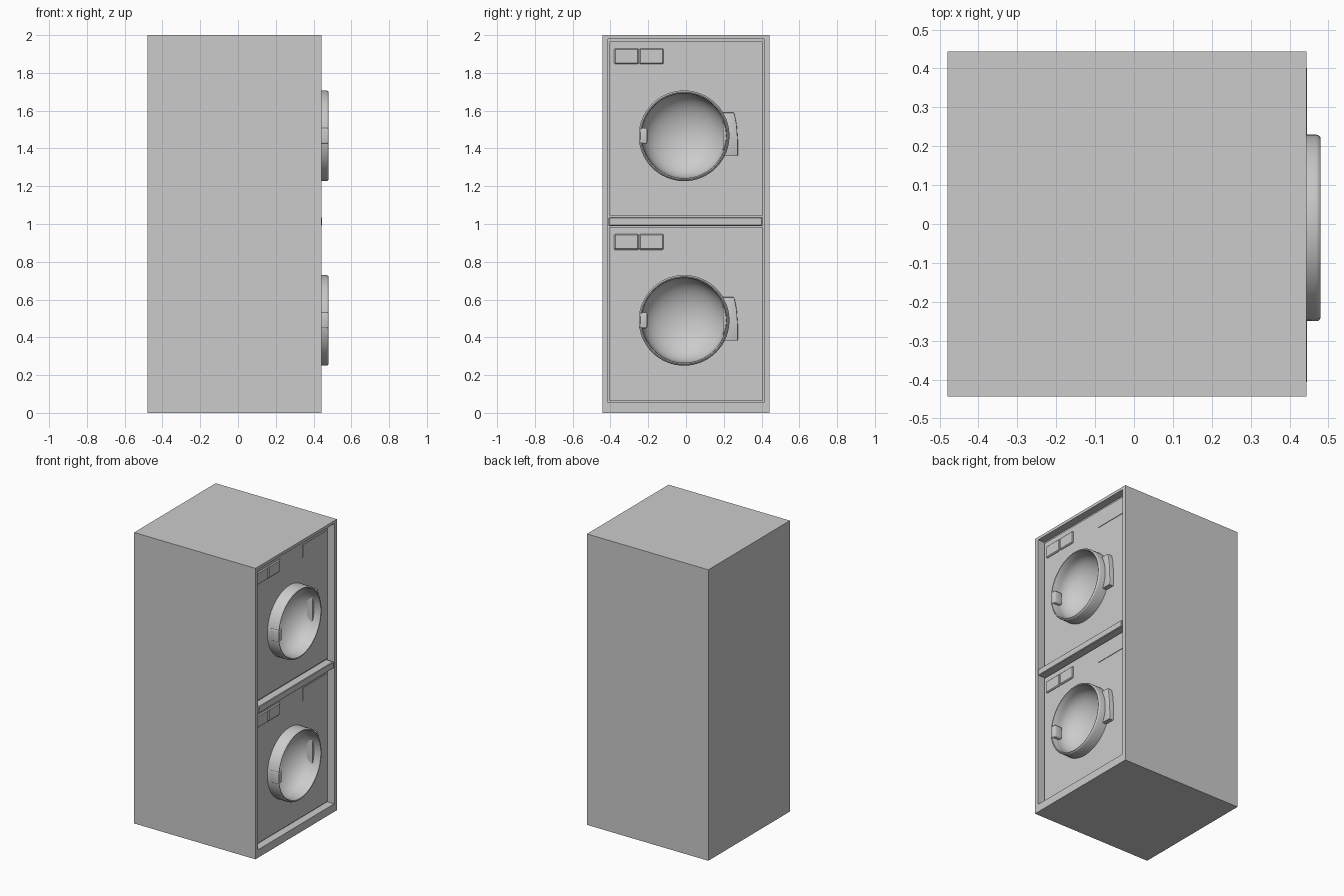
import bpy, bmesh
from math import sin, cos, pi, radians
from mathutils import Vector, Matrix

if "Cube" in bpy.data.objects:
    bpy.data.objects.remove(bpy.data.objects["Cube"])

PANEL_X = 0.398     # face of the recessed front panels
DOOR_Y = -0.01


def finish(bm, name, smooth=False):
    bmesh.ops.recalc_face_normals(bm, faces=bm.faces)
    me = bpy.data.meshes.new(name)
    bm.to_mesh(me)
    bm.free()
    ob = bpy.data.objects.new(name, me)
    bpy.context.collection.objects.link(ob)
    if smooth:
        bpy.ops.object.select_all(action='DESELECT')
        ob.select_set(True)
        bpy.context.view_layer.objects.active = ob
        bpy.ops.object.shade_smooth_by_angle(angle=radians(35))
    return ob


def box(name, x, y, z, bevel=0, segments=1):
    bm = bmesh.new()
    size = [b - a for a, b in (x, y, z)]
    mid = [(a + b) / 2 for a, b in (x, y, z)]
    bmesh.ops.create_cube(bm, size=1, matrix=Matrix.Translation(mid) @ Matrix.Diagonal((*size, 1)))
    if bevel:
        bmesh.ops.bevel(bm, geom=bm.edges[:], offset=bevel, segments=segments, profile=0.5, affect='EDGES')
    return finish(bm, name, segments > 1)


def lathe(name, profile, z, steps=64):
    """Spin (radius, x) points about a door axis running along x."""
    bm = bmesh.new()
    verts = [bm.verts.new((x, DOOR_Y, z + r)) for r, x in profile]
    edges = [bm.edges.new(p) for p in zip(verts, verts[1:])]
    bmesh.ops.spin(bm, geom=verts + edges, cent=(0, DOOR_Y, z), axis=(1, 0, 0), angle=2 * pi, steps=steps)
    bmesh.ops.remove_doubles(bm, verts=bm.verts, dist=0.0002)
    return finish(bm, name, True)


def prism(name, outline, x0, x1, bevel=0):
    """Extrude a (y, z) outline along x."""
    bm = bmesh.new()
    face = bm.faces.new([bm.verts.new((x0, y, z)) for y, z in outline])
    ext = bmesh.ops.extrude_face_region(bm, geom=[face])
    verts = [v for v in ext['geom'] if isinstance(v, bmesh.types.BMVert)]
    bmesh.ops.translate(bm, verts=verts, vec=(x1 - x0, 0, 0))
    if bevel:
        front = [e for e in bm.edges if all(abs(v.co.x - x1) < 1e-5 for v in e.verts)]
        bmesh.ops.bevel(bm, geom=front, offset=bevel, segments=2, profile=0.5, affect='EDGES')
    return finish(bm, name, True)


def cut(ob, cutter):
    mod = ob.modifiers.new("cut", 'BOOLEAN')
    mod.operation, mod.solver, mod.object = 'DIFFERENCE', 'EXACT', cutter
    cutter.hide_render = True
    cutter.hide_set(True)


# Cabinet with the shallow front recess
cabinet = box("cabinet", (-0.48, 0.443), (-0.443, 0.443), (0, 2))
cut(cabinet, box("recess_cutter", (0.39, 0.6), (-0.413, 0.413), (0.055, 1.98)))

# Bar dividing the two machines
box("divider_bar", (0.385, 0.445), (-0.41, 0.405), (0.99, 1.036), 0.004)

for label, base, door_z in (("lower", 0.063, 0.49), ("upper", 1.046, 1.467)):
    top = base + 0.92
    # Front panel, pierced together with the cabinet for the door
    panel = box(label + "_panel", (0.385, PANEL_X), (-0.405, 0.405), (base, top))
    hole = lathe(label + "_door_cutter", [(0, 0.2), (0.23, 0.2), (0.23, 0.6), (0, 0.6)], door_z)
    cut(cabinet, hole)
    cut(panel, hole)

    # Door rim running into a concave bowl
    rim = [(0.24, 0.385), (0.24, 0.468), (0.237, 0.476), (0.232, 0.48),
           (0.227, 0.478), (0.224, 0.47), (0.222, 0.435)]
    bowl = [(0.222 * cos(a), 0.435 - 0.15 * sin(a)) for a in [pi / 2 * i / 14 for i in range(1, 15)]]
    lathe(label + "_door", rim + bowl, door_z)

    # Door latch over the rim
    box(label + "_latch", (0.42, 0.479), (-0.25, -0.205), (door_z - 0.042, door_z + 0.042), 0.008, 3)

    # Hinge plate beside the door
    hinge = [(0.195, -0.108), (0.27, -0.108), (0.275, -0.1), (0.274, -0.02),
             (0.268, 0.06), (0.257, 0.115), (0.25, 0.123), (0.195, 0.123)]
    prism(label + "_hinge", [(y, door_z + z) for y, z in hinge], 0.39, 0.43, 0.004)

    # Control displays on the left, plain plate on the right
    ctrl = (top - 0.12, top - 0.036)
    for side, y in (("left", (-0.38, -0.25)), ("right", (-0.248, -0.118))):
        box(f"{label}_display_{side}", (0.39, PANEL_X + 0.01), y, ctrl, 0.006)
    box(label + "_plate", (0.39, PANEL_X + 0.004), (0.13, 0.39), ctrl)
